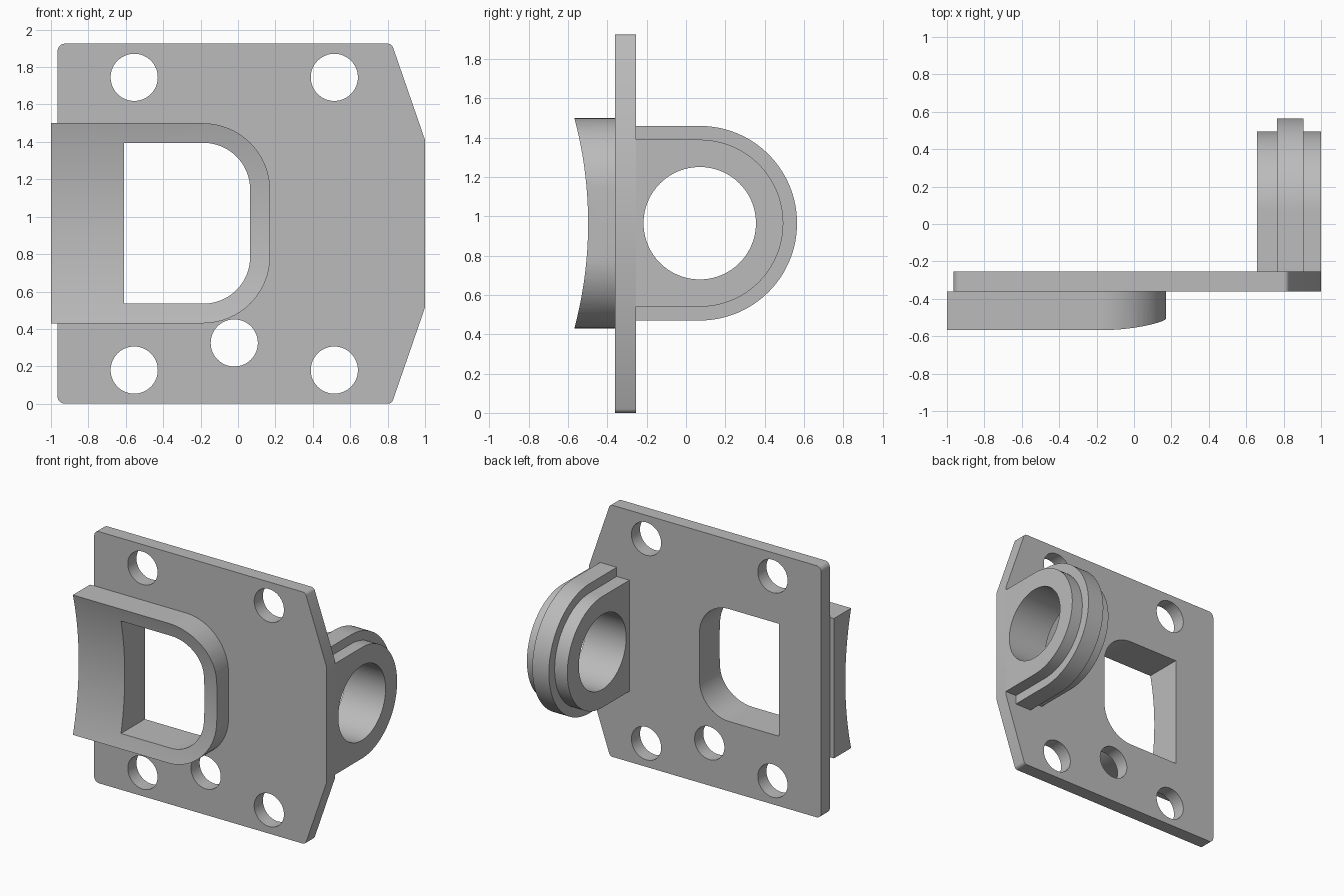
import bpy, bmesh
from math import cos, sin, pi, tan, radians, sqrt
from mathutils import Vector

cube = bpy.data.objects.get("Cube")
if cube:
    bpy.data.objects.remove(cube, do_unlink=True)

grey = bpy.data.materials.new("plain grey")
grey.use_nodes = True
COLOUR = (0.5, 0.5, 0.5, 1)
grey.diffuse_color = COLOUR
grey.node_tree.nodes["Principled BSDF"].inputs["Base Color"].default_value = COLOUR

MID = 0.965                    # height of the symmetry plane
FRONT, BACK = -0.36, -0.255    # plate faces


def arc(cu, cv, r, a0, a1, n=32):
    angles = [radians(a0 + (a1 - a0) * i / n) for i in range(n + 1)]
    return [(cu + r * cos(a), cv + r * sin(a)) for a in angles]


def circle(cu, cv, r, n=64):
    return arc(cu, cv, r, 0, 360, n)[:-1]


def rounded(corners, n=16):
    """Polygon from (u, v, radius) corners, each filleted by its radius."""
    out = []
    for i, (u, v, r) in enumerate(corners):
        p = Vector((u, v))
        if not r:
            out.append((u, v))
            continue
        a = (Vector(corners[i - 1][:2]) - p).normalized()
        b = (Vector(corners[(i + 1) % len(corners)][:2]) - p).normalized()
        half = a.angle(b) / 2
        centre = p + (a + b).normalized() * (r / sin(half))
        start = p + a * (r / tan(half)) - centre
        end = p + b * (r / tan(half)) - centre
        sweep = pi - 2 * half
        for k in range(n + 1):
            t = k / n
            q = (start * sin((1 - t) * sweep) + end * sin(t * sweep)) / sin(sweep)
            out.append(tuple(centre + q))
    return out


def extrude(name, pts, axis, lo, hi):
    """Prism of a profile: (x, z) along y, or (y, z) along x."""
    def place(u, v, d):
        return (u, d, v) if axis == "y" else (d, u, v)
    bm = bmesh.new()
    a, b = ([bm.verts.new(place(u, v, d)) for u, v in pts] for d in (lo, hi))
    bm.faces.new(a)
    bm.faces.new(b[::-1])
    for i in range(len(pts)):
        bm.faces.new((a[i - 1], a[i], b[i], b[i - 1]))
    bmesh.ops.recalc_face_normals(bm, faces=bm.faces)
    mesh = bpy.data.meshes.new(name)
    bm.to_mesh(mesh)
    bm.free()
    mesh.materials.append(grey)
    obj = bpy.data.objects.new(name, mesh)
    bpy.context.collection.objects.link(obj)
    return obj


def select(obj):
    bpy.ops.object.select_all(action="DESELECT")
    obj.select_set(True)
    bpy.context.view_layer.objects.active = obj


def cut(obj, *cutter):
    """Subtract one prism from the object, then discard the prism."""
    tool = extrude("cutter", *cutter)
    tool.hide_render = True
    mod = obj.modifiers.new("cut", "BOOLEAN")
    mod.operation, mod.solver, mod.object = "DIFFERENCE", "EXACT", tool
    select(obj)
    bpy.ops.object.modifier_apply(modifier=mod.name)
    bpy.data.objects.remove(tool, do_unlink=True)


def d_outline(left, right, half, r):
    """Rectangle about the mid height, rounded on its right corners."""
    return rounded([(left, MID - half, 0), (right, MID - half, r),
                    (right, MID + half, r), (left, MID + half, 0)])


# Mounting plate with five bolt holes
plate = extrude("mounting_plate", rounded([
    (-0.965, 0, 0.04), (0.822, 0, 0.03), (1, 0.515, 0),
    (1, 1.41, 0), (0.822, 1.925, 0.03), (-0.965, 1.925, 0.04)]),
    "y", FRONT, BACK)
for x, z in [(-0.555, 0.18), (0.515, 0.18), (-0.02, 0.325),
             (-0.555, 1.745), (0.515, 1.745)]:
    cut(plate, circle(x, z, 0.126), "y", -0.5, 0)

# Front collar, hollowed by a shallow cylinder across its face
collar = extrude("front_collar", d_outline(-1, 0.172, 0.535, 0.36), "y", -0.65, FRONT)
R = 2.08
scoop = arc(-0.498 - R, MID, R, -20, 20, 64) + [(-1.2, MID + 0.71), (-1.2, MID - 0.71)]
cut(collar, scoop, "x", -1.2, 0.4)

# Window through collar and plate
window = d_outline(-0.61, 0.065, 0.43, 0.25)
for part in (plate, collar):
    cut(part, window, "y", -0.9, 0)

# Rear lug with a round bore
LUG_Y, LUG_R, RIM_R = 0.07, 0.425, 0.495
lug = extrude("rear_lug", [(BACK, MID - LUG_R)]
              + arc(LUG_Y, MID, LUG_R, -90, 90, 64)
              + [(BACK, MID + LUG_R)], "x", 0.658, 1)
cut(lug, circle(LUG_Y, MID, 0.286, 96), "x", 0.5, 1.2)

# Raised rim around the lug
rim = extrude("lug_rim", [(BACK, MID - RIM_R)]
              + arc(LUG_Y, MID, RIM_R, -90, 90, 64)
              + [(BACK, MID + RIM_R), (BACK, MID + LUG_R)]
              + arc(LUG_Y, MID, LUG_R, 90, -90, 64)
              + [(BACK, MID - LUG_R)], "x", 0.765, 0.905)

for part in (plate, collar, lug, rim):
    select(part)
    bpy.ops.object.shade_smooth_by_angle(angle=radians(25))
